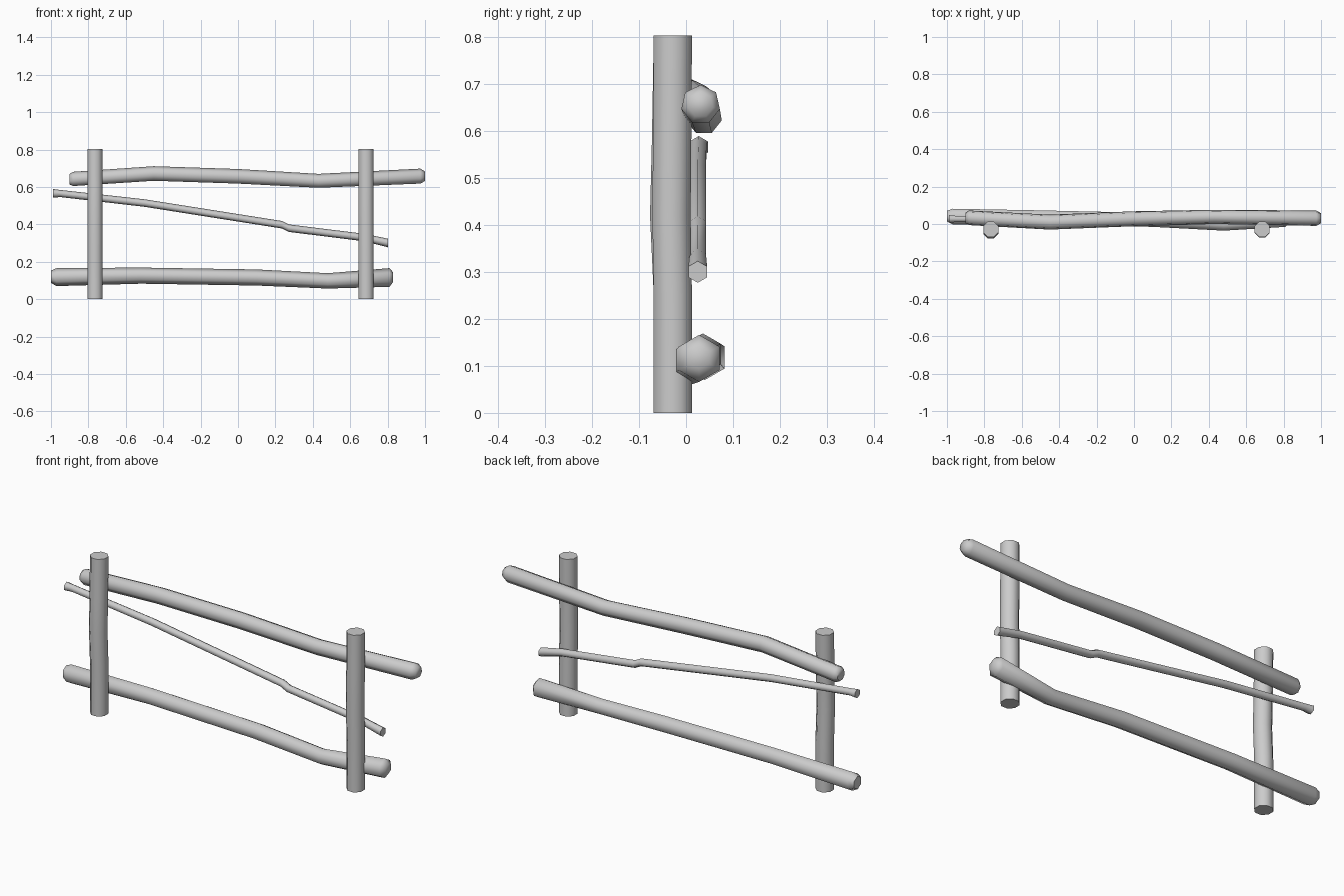
import bpy, bmesh, math
from mathutils import Vector

if "Cube" in bpy.data.objects:
    bpy.data.objects.remove(bpy.data.objects["Cube"])


def log(name, stations, sides, axis, turn=0.0):
    """Rough log: skin rings of (x, y, z, radius) set square to the given axis."""
    bm = bmesh.new()
    rings = []
    for x, y, z, r in stations:
        ring = []
        for i in range(sides):
            a = 2 * math.pi * i / sides + turn
            u, v = r * math.cos(a), r * math.sin(a)
            off = Vector((0, u, v)) if axis == 'X' else Vector((u, v, 0))
            ring.append(bm.verts.new(Vector((x, y, z)) + off))
        rings.append(ring)
    for a, b in zip(rings, rings[1:]):
        for i in range(sides):
            j = (i + 1) % sides
            bm.faces.new((a[i], a[j], b[j], b[i]))
    bm.faces.new(rings[0][::-1])
    bm.faces.new(rings[-1])
    bmesh.ops.recalc_face_normals(bm, faces=bm.faces)
    mesh = bpy.data.meshes.new(name)
    bm.to_mesh(mesh)
    bm.free()
    ob = bpy.data.objects.new(name, mesh)
    bpy.context.collection.objects.link(ob)
    bpy.context.view_layer.objects.active = ob
    ob.select_set(True)
    bpy.ops.object.shade_smooth_by_angle(angle=math.radians(62))
    ob.select_set(False)
    return ob


# Upright posts with a slight bow in the middle
for name, x, bow in (("left_post", -0.765, -0.008), ("right_post", 0.685, -0.003)):
    log(name, [(x, -0.028, 0, 0.044), (x, -0.028, 0.25, 0.044),
               (x, -0.028 + bow, 0.42, 0.044), (x, -0.028 + bow / 2, 0.58, 0.044),
               (x, -0.028, 0.803, 0.044)], 8, 'Z', math.pi / 8)

# Top rail
log("top_rail", [(-0.9, 0.033, 0.64, 0.03), (-0.882, 0.033, 0.641, 0.04),
                 (-0.45, 0.010, 0.670, 0.041), (0.0, 0.028, 0.655, 0.041),
                 (0.43, 0.038, 0.631, 0.039), (0.975, 0.031, 0.656, 0.042),
                 (1.0, 0.031, 0.656, 0.027)], 7, 'X', math.pi / 2)

# Thin slanting middle rail with a knot step
log("middle_rail", [(-0.988, 0.027, 0.566, 0.023), (-0.95, 0.027, 0.565, 0.019),
                    (-0.5, 0.025, 0.514, 0.020), (0.235, 0.025, 0.398, 0.020),
                    (0.27, 0.025, 0.380, 0.020), (0.68, 0.025, 0.329, 0.020),
                    (0.803, 0.025, 0.300, 0.023)], 6, 'X', math.pi / 2)

# Bottom rail
log("bottom_rail", [(-1.0, 0.042, 0.120, 0.033), (-0.97, 0.040, 0.118, 0.048),
                    (-0.52, 0.036, 0.126, 0.043), (0.1, 0.022, 0.116, 0.043),
                    (0.48, 0.000, 0.098, 0.041), (0.81, 0.028, 0.116, 0.050),
                    (0.83, 0.028, 0.118, 0.025)], 6, 'X', math.pi / 2)
